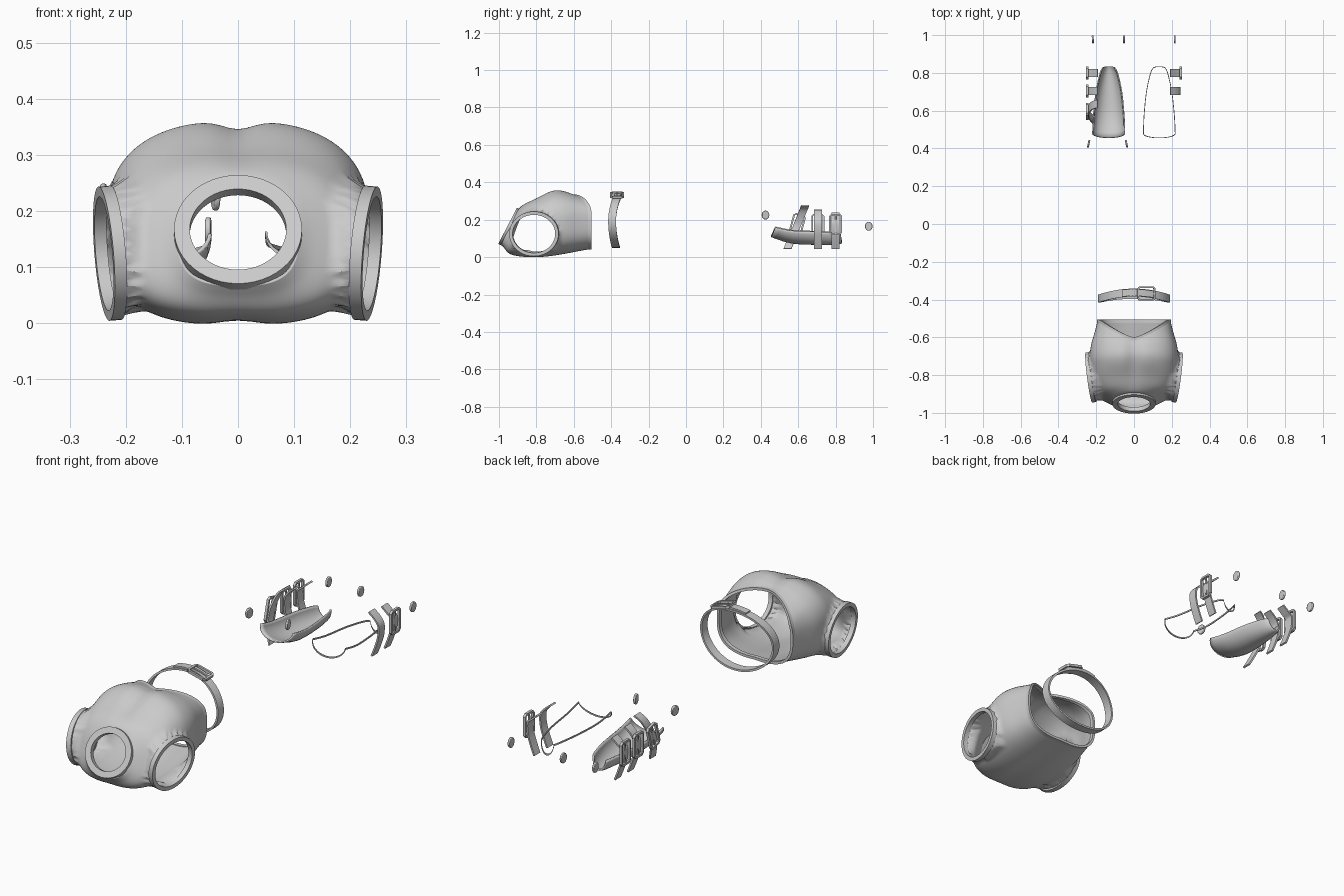
import bpy, bmesh, math
from mathutils import Vector as V

if "Cube" in bpy.data.objects:
    bpy.data.objects.remove(bpy.data.objects["Cube"])

TAU = 2 * math.pi


def finish(name, bm, angle=40):
    bmesh.ops.recalc_face_normals(bm, faces=bm.faces)
    me = bpy.data.meshes.new(name)
    bm.to_mesh(me)
    bm.free()
    ob = bpy.data.objects.new(name, me)
    bpy.context.collection.objects.link(ob)
    bpy.ops.object.select_all(action='DESELECT')
    ob.select_set(True)
    bpy.context.view_layer.objects.active = ob
    bpy.ops.object.shade_smooth_by_angle(angle=math.radians(angle))
    return ob


def spline(pts, n):
    """Catmull-Rom resampling of a list of equal-length tuples."""
    out = []
    for i in range(len(pts) - 1):
        a, b, c, d = (pts[max(0, min(len(pts) - 1, i + k))] for k in (-1, 0, 1, 2))
        for s in range(n):
            t = s / n
            out.append(tuple(0.5 * (2*q + (r-p)*t + (2*p-5*q+4*r-u)*t*t + (3*q-p-3*r+u)*t**3)
                             for p, q, r, u in zip(a, b, c, d)))
    return out + [tuple(pts[-1])]


def band(name, path, wdir, width, thick, closed=False, angle=40):
    """Rectangular strip swept along a path; wdir is the direction of its width."""
    bm, wd = bmesh.new(), V(wdir).normalized()
    path, rows = [V(p) for p in path], []
    n = len(path)
    for i, p in enumerate(path):
        a = path[i - 1] if closed or i else p
        b = path[(i + 1) % n] if closed or i < n - 1 else p
        o = (b - a).cross(wd).normalized()
        rows.append([bm.verts.new(p + o * thick / 2 * s + wd * width / 2 * q)
                     for s, q in ((1, 1), (1, -1), (-1, -1), (-1, 1))])
    for i in range(n if closed else n - 1):
        r, q = rows[i], rows[(i + 1) % n]
        for k in range(4):
            bm.faces.new((r[k], r[(k + 1) % 4], q[(k + 1) % 4], q[k]))
    if not closed:
        bm.faces.new(rows[0])
        bm.faces.new(rows[-1])
    return finish(name, bm, angle)


def ellipse(c, u, v, a, b, n=48):
    c, u, v = V(c), V(u).normalized(), V(v).normalized()
    return [c + u * a * math.cos(TAU*i/n) + v * b * math.sin(TAU*i/n) for i in range(n)]


def buckle(name, c, u, v, hu, hv, bar=0.012):
    """Rectangular frame with a prong along u."""
    c, u, v = V(c), V(u).normalized(), V(v).normalized()
    w = u.cross(v)
    path = []
    for su, sv in ((1, 1), (-1, 1), (-1, -1), (1, -1)):
        e = c + u * su * hu + v * sv * hv
        first, second = (u * -su, v * -sv) if su != sv else (v * -sv, u * -su)
        path += [e + first * 0.008, e + second * 0.008]
    band(name, path, w, bar, bar * 0.8, True)
    band(name + "_prong", [c - u * hu, c + w * 0.004, c + u * hu], v, 0.008, 0.006)


# Torso shell: sections from neck to waist (y bottom, y top, half width, z bottom, z top, dip, groove)
sections = spline([
    (-.985, -.895, .105, .070, .250, 0, 0),
    (-.970, -.880, .130, .052, .268, 0, 0),
    (-.945, -.850, .185, .022, .288, 0, .2),
    (-.900, -.800, .214, .008, .312, 0, .5),
    (-.820, -.735, .224, .001, .346, 0, 1),
    (-.740, -.690, .230, .006, .357, 0, 1),
    (-.660, -.635, .225, .018, .350, .015, .8),
    (-.580, -.570, .205, .033, .338, .055, .5),
    (-.515, -.515, .190, .045, .330, .095, .2)], 4)


def ring(sec, n=64):
    yb, yt, w, zb, zt, dip, groove = sec
    pts = []
    for i in range(n):
        c, s = math.cos(TAU * i / n), math.sin(TAU * i / n)
        e = 2 / 2.5 if s > 0 else 2 / 3.0
        x = w * math.copysign(abs(c) ** e, c)
        f = math.copysign(abs(s) ** e, s)
        z = (zb + zt) / 2 + (zt - zb) / 2 * f
        y = yb + (yt - yb) * (f + 1) / 2
        g = groove * math.exp(-(x / 0.03) ** 2)
        z -= 0.02 * g if s > 0 else -0.011 * g
        if s > 0:
            y -= dip * max(0, 1 - (abs(x) / 0.18) ** 1.3)
        pts.append(V((x, y, z)))
    return pts


def arm_axes(s):
    return V((.245 * s - .017 * s, -.812, .125)), V((.13 * s, 1, 0)), V((.08 * s, 0, 1))


bm = bmesh.new()
rows = [[bm.verts.new(p) for p in ring(sec)] for sec in sections]
for r, q in zip(rows, rows[1:]):
    for k in range(64):
        bm.faces.new((r[k - 1], r[k], q[k], q[k - 1]))
# open the armholes and bridge each one to a clean oval
gone = []
for f in bm.faces:
    m = f.calc_center_median()
    if abs(m.x) > .17 and ((m.y + .812) / .142) ** 2 + ((m.z - .125) / .128) ** 2 < 1:
        gone.append(f)
bmesh.ops.delete(bm, geom=gone, context='FACES')
for s in (-1, 1):
    edges = [e for e in bm.edges if e.is_boundary
             and all(v.co.x * s > .12 and v.co.y < -.6 for v in e.verts)]
    c, u, v = arm_axes(s)
    vs = [bm.verts.new(p) for p in ellipse(c, u, v, .124, .111)]
    edges += [bm.edges.new((vs[i - 1], vs[i])) for i in range(48)]
    bmesh.ops.bridge_loops(bm, edges=edges)
torso = finish("torso_shell", bm, 60)
sub = torso.modifiers.new("smooth", 'SUBSURF')
sub.levels = sub.render_levels = 1
sol = torso.modifiers.new("thickness", 'SOLIDIFY')
sol.thickness, sol.offset = .008, 0

# Trims round the openings
for s in (-1, 1):
    c, u, v = arm_axes(s)
    band("armhole_trim", ellipse(c, u, v, .124, .111), u.cross(v), .022, .018, True)
vn = V((0, .52, 1))
band("neck_trim", ellipse((0, -.943, .162), (1, 0, 0), vn, .1, .095), V((1, 0, 0)).cross(vn), .024, .028, True)
band("waist_trim", ring(sections[-1]), (0, 1, 0), .018, .012, True)

# Belt loop with buckle


def belt_point(t, off=0):
    c, s = math.cos(t), math.sin(t)
    return ((.185 + off) * c, -.395 + (.032 if s > 0 else .02) * s * s, .192 + (.138 + off) * s)


band("belt", [belt_point(TAU * i / 64) for i in range(64)], (0, 1, 0), .042, .009, True)
band("belt_tongue", [belt_point(1.0 + i * .1, .009) for i in range(10)], (0, 1, 0), .036, .007)
buckle("belt_buckle", (.065, -.368, .332), (1, 0, -.25), (0, 1, 0), .045, .033)

# Forearm guard: open trough on the left, bare edging on the right
guard = spline([(.478, -.218, -.050, .160, .110), (.57, -.214, -.053, .142, .076),
                (.70, -.200, -.066, .136, .069), (.80, -.178, -.088, .130, .070),
                (.825, -.165, -.102, .125, .076)], 3)
bm = bmesh.new()
rows = []
for k, (y, xl, xr, ze, zb) in enumerate(guard):
    bow = -.022 * max(0, 1 - k / 4) + .008 * max(0, (k - 9) / 3)
    row = []
    for i in range(17):
        a = math.pi * i / 16
        row.append(bm.verts.new(((xl + xr) / 2 - (xr - xl) / 2 * math.cos(a),
                                 y + bow * math.sin(a), ze - (ze - zb) * math.sin(a))))
    rows.append(row)
for r, q in zip(rows, rows[1:]):
    for i in range(16):
        bm.faces.new((r[i], r[i + 1], q[i + 1], q[i]))
outline = [r[0].co.copy() for r in rows] + [v.co.copy() for v in rows[-1][1:-1]]
outline += [r[-1].co.copy() for r in reversed(rows)] + [v.co.copy() for v in reversed(rows[0][1:-1])]
shell = finish("forearm_guard", bm, 50)
sol = shell.modifiers.new("thickness", 'SOLIDIFY')
sol.thickness, sol.offset = .007, 0
band("forearm_guard_edging", [(-p.x, p.y, p.z) for p in outline], (0, 0, 1), .007, .004, True)

# Guard straps with buckles (side, y, top z, lean, has buckle)
for s, y, zt, lean, has in ((-1, .59, .275, .045, 1), (-1, .705, .25, 0, 1), (-1, .80, .235, 0, 1),
                            (1, .705, .245, 0, 0), (1, .80, .235, 0, 1)):
    prof = [(.192, zt), (.222, zt - .025), (.242, .19), (.24, .14), (.225, .09), (.207, .045)]
    path = [(s * x, y + lean * (z - .16) / .11, z) for x, z in spline(prof, 4)]
    band("guard_strap", path, (0, 1, 0), .042, .008)
    if has:
        buckle("guard_buckle", (s * .248, y + lean * .12, .175), (0, lean * 6, 1), (0, s, -lean * 6 * s),
               .052, .03)

# Loose rivets
for x, y, z, turn in ((-.218, .977, .165, 3), (-.053, .977, .165, -3), (.216, .977, .165, 0),
                      (-.24, .425, .225, -12), (-.04, .425, .225, 12)):
    bpy.ops.mesh.primitive_cylinder_add(vertices=20, radius=.024, depth=.01, location=(x, y, z),
                                        rotation=(0, math.pi / 2, math.radians(turn)))
    ob = bpy.context.object
    ob.name = "rivet"
    ob.scale.y = .85
    bev = ob.modifiers.new("bevel", 'BEVEL')
    bev.width, bev.segments = .003, 2
    bpy.ops.object.shade_smooth_by_angle(angle=math.radians(40))
